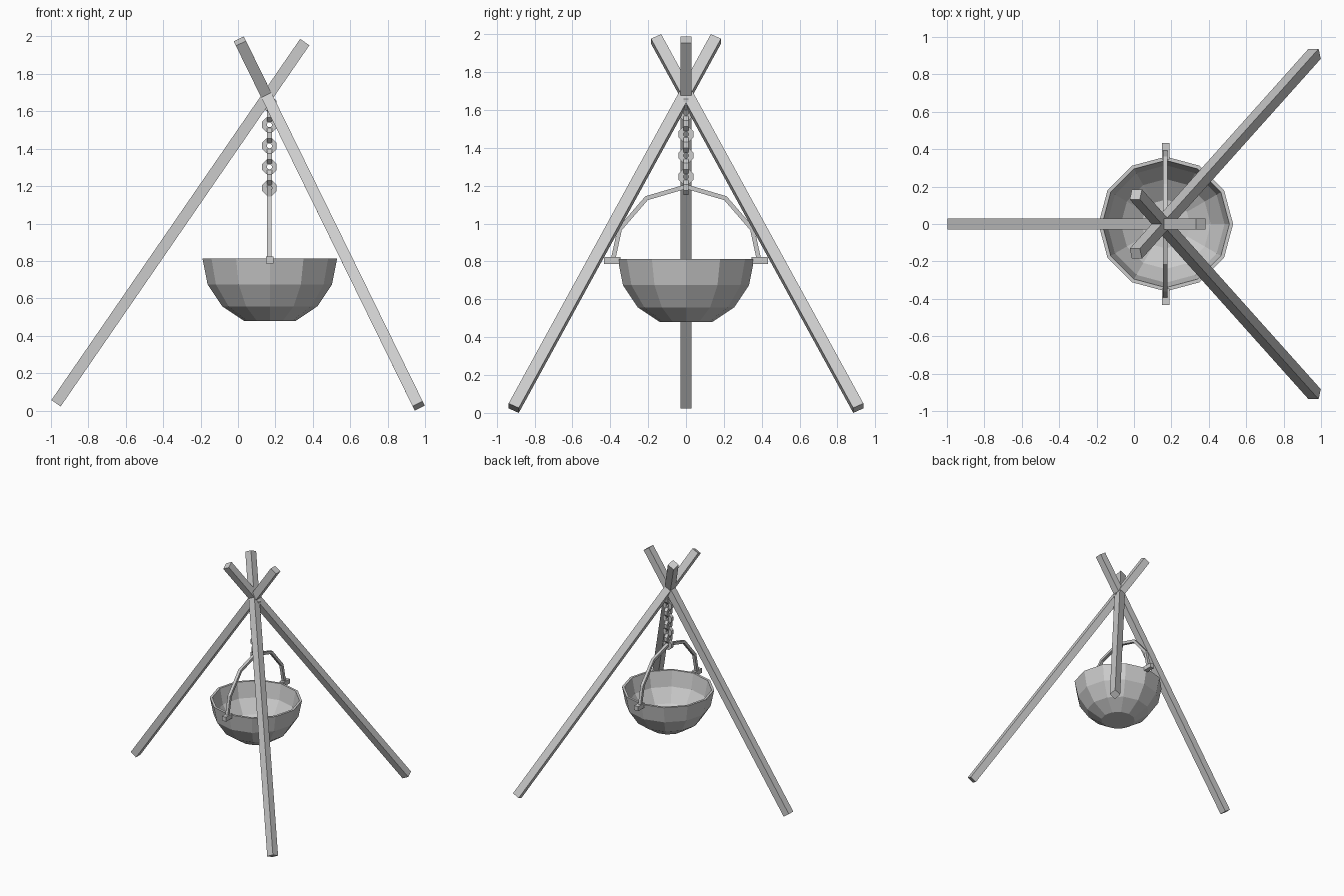
import bpy, bmesh
from math import cos, sin, pi, radians
from mathutils import Matrix, Vector

if "Cube" in bpy.data.objects:
    bpy.data.objects.remove(bpy.data.objects["Cube"])

CX = 0.17      # hanging axis of the pot
RIM = 0.812    # height of the pot rim
R = 0.36       # pot radius


def finish(name, bm):
    bmesh.ops.recalc_face_normals(bm, faces=bm.faces)
    mesh = bpy.data.meshes.new(name)
    bm.to_mesh(mesh)
    bm.free()
    ob = bpy.data.objects.new(name, mesh)
    bpy.context.collection.objects.link(ob)
    return ob


def beam(name, foot, top, side, w):
    """Square pole between two points; side is one face direction."""
    foot, top = Vector(foot), Vector(top)
    d = top - foot
    z = d.normalized()
    x = Vector(side)
    x = (x - z * x.dot(z)).normalized()
    y = z.cross(x)
    rot = Matrix((x, y, z)).transposed().to_4x4()
    bm = bmesh.new()
    bmesh.ops.create_cube(bm, size=1, matrix=Matrix.Translation((foot + top) / 2)
                          @ rot @ Matrix.Diagonal((w, w, d.length, 1)))
    return finish(name, bm)


def sweep(name, rings, closed):
    """Skin a list of equal-length point rings into a tube."""
    bm = bmesh.new()
    vs = [[bm.verts.new(p) for p in ring] for ring in rings]
    n = len(rings)
    for i in range(n if closed else n - 1):
        a, b = vs[i], vs[(i + 1) % n]
        for j in range(len(a)):
            k = (j + 1) % len(a)
            bm.faces.new((a[j], a[k], b[k], b[j]))
    if not closed:
        bm.faces.new(vs[0])
        bm.faces.new(vs[-1])
    return finish(name, bm)


def arc_rings(angles, major, minor, sides):
    """Cross-section rings along an arc in the local XZ plane."""
    rings = []
    for a in angles:
        ring = []
        for j in range(sides):
            t = 2 * pi * (j + 0.5) / sides
            r = major + minor * cos(t)
            ring.append(Vector((r * cos(a), minor * sin(t), r * sin(a))))
        rings.append(ring)
    return rings


# Tripod poles, crossing near the top
beam("left_pole", (-0.973, 0, 0.039), (0.357, 0, 1.97), (0, 1, 0), 0.06)
for s, name in ((-1, "front_pole"), (1, "back_pole")):
    # one pair of faces stays parallel to the y axis
    beam(name, (0.966, s * 0.91, 0.025), (0.01, -s * 0.158, 1.975),
         (0.9, 0, 0.44), 0.06)

# Pot: lower half of a twelve-sided sphere with a flat base and thin wall
outer = [(R * cos(radians(a)), -R * sin(radians(a))) for a in (67.5, 45, 22.5, 0)]
ri = R - 0.02
inner = [(ri * cos(radians(a)), -ri * sin(radians(a))) for a in (22.5, 45, 67.5)]
profile = outer + [(ri, 0)] + inner
sweep("pot", [[Vector((CX + r * cos(2 * pi * j / 12), r * sin(2 * pi * j / 12), RIM + z))
               for j in range(12)] for r, z in profile], False)

# Bail handle arching over the pot in the YZ plane
angles = [pi / 2 + k * 2 * pi / 11 for k in (-2, -1, 0, 1, 2)]
angles = [0] + angles + [pi]
handle = sweep("handle", arc_rings(angles, 0.385, 0.017, 4), False)
handle.rotation_euler = (0, 0, pi / 2)
handle.location = (CX - 0.003, 0, RIM - 0.002)

# Lugs holding the handle
for s, name in ((-1, "front_lug"), (1, "back_lug")):
    beam(name, (CX, s * 0.345, 0.805), (CX, s * 0.432, 0.805), (1, 0, 0), 0.038)

# Chain of alternating eight-sided links
for i in range(9):
    link = sweep("chain_link_%d" % (i + 1),
                 arc_rings([2 * pi * (k + 0.5) / 8 for k in range(8)], 0.028, 0.02, 4), True)
    link.location = (CX - 0.002, 0, 1.19 + 0.0563 * i)
    link.rotation_euler = (0, 0, pi / 2 * (i % 2))
